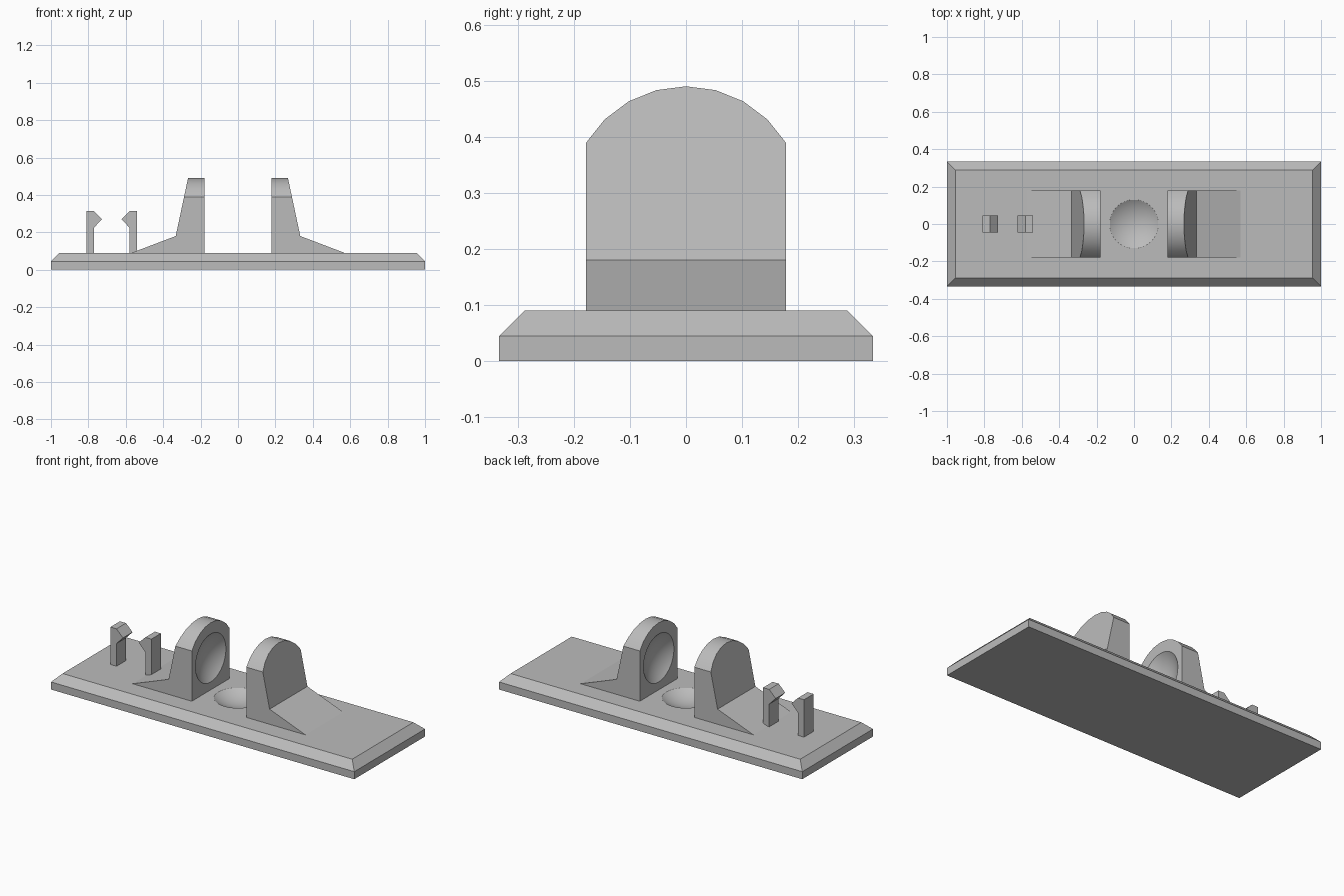
import bpy
import bmesh
import math

if "Cube" in bpy.data.objects:
    bpy.data.objects.remove(bpy.data.objects["Cube"], do_unlink=True)

grey = bpy.data.materials.new("plain grey")
grey.use_nodes = True
colour = (0.5, 0.5, 0.5, 1)
grey.diffuse_color = colour
grey.node_tree.nodes["Principled BSDF"].inputs["Base Color"].default_value = colour

BASE_TOP = 0.09
BALL_Z, BALL_R = 0.28, 0.23
HALF_DEPTH = 0.178


def new_object(name, bm):
    bmesh.ops.recalc_face_normals(bm, faces=bm.faces[:])
    mesh = bpy.data.meshes.new(name)
    bm.to_mesh(mesh)
    bm.free()
    mesh.materials.append(grey)
    obj = bpy.data.objects.new(name, mesh)
    bpy.context.collection.objects.link(obj)
    return obj


def prism(name, points, direction):
    """Close a 3D outline and extrude it along a direction."""
    bm = bmesh.new()
    face = bm.faces.new([bm.verts.new(p) for p in points])
    result = bmesh.ops.extrude_face_region(bm, geom=[face])
    verts = [v for v in result["geom"] if isinstance(v, bmesh.types.BMVert)]
    bmesh.ops.translate(bm, verts=verts, vec=direction)
    return new_object(name, bm)


def side_prism(name, profile, half):
    return prism(name, [(x, -half, z) for x, z in profile], (0, 2 * half, 0))


def boolean(obj, cutter, operation):
    mod = obj.modifiers.new(operation.lower(), "BOOLEAN")
    mod.operation, mod.solver, mod.object = operation, "EXACT", cutter
    bpy.context.view_layer.objects.active = obj
    bpy.ops.object.modifier_apply(modifier=mod.name)


def smooth(obj):
    bpy.ops.object.select_all(action="DESELECT")
    obj.select_set(True)
    bpy.context.view_layer.objects.active = obj
    bpy.ops.object.shade_smooth_by_angle(angle=math.radians(25))


# Ball-shaped cutter shared by the base and both brackets
bm = bmesh.new()
bmesh.ops.create_uvsphere(bm, u_segments=64, v_segments=48, radius=BALL_R)
bmesh.ops.translate(bm, verts=bm.verts[:], vec=(0, 0, BALL_Z))
ball = new_object("ball_cutter", bm)

# Base plate with bevelled upper rim
bm = bmesh.new()
rings = []
for hx, hy, z in ((1, 0.333, 0), (1, 0.333, 0.045), (0.955, 0.288, BASE_TOP)):
    rings.append([bm.verts.new((sx * hx, sy * hy, z))
                  for sx, sy in ((-1, -1), (1, -1), (1, 1), (-1, 1))])
for low, high in zip(rings, rings[1:]):
    for i in range(4):
        j = (i + 1) % 4
        bm.faces.new((low[i], low[j], high[j], high[i]))
bm.faces.new(rings[0])
bm.faces.new(rings[-1])
base = new_object("base_plate", bm)
boolean(base, ball, "DIFFERENCE")
smooth(base)

# Arch outline that rounds the bracket tops
ARCH_R = 0.208
ARCH_END = math.asin(HALF_DEPTH / ARCH_R)
arch_points = [(-1, -HALF_DEPTH, 0), (-1, HALF_DEPTH, 0)]
for i in range(9):
    a = ARCH_END * (1 - i / 4)
    arch_points.append((-1, ARCH_R * math.sin(a), 0.282 + ARCH_R * math.cos(a)))
arch = prism("arch_cutter", arch_points, (2, 0, 0))

# Mirrored brackets with sloping feet and a hollow on the inner face
bracket_profile = [(0.18, BASE_TOP), (0.57, BASE_TOP), (0.333, 0.18),
                   (0.267, 0.49), (0.18, 0.49)]
for side, sign in (("left", 1), ("right", -1)):
    bracket = side_prism(side + "_bracket",
                         [(sign * x, z) for x, z in bracket_profile], 0.2)
    boolean(bracket, arch, "INTERSECT")
    boolean(bracket, ball, "DIFFERENCE")
    smooth(bracket)

# Pair of facing hooked clips
clip_profile = [(0.135, BASE_TOP), (0.095, BASE_TOP), (0.095, 0.225),
                (0.052, 0.27), (0.095, 0.313), (0.135, 0.313)]
for side, sign in (("inner", 1), ("outer", -1)):
    side_prism(side + "_clip", [(-0.675 + sign * x, z) for x, z in clip_profile], 0.045)

for cutter in (ball, arch):
    bpy.data.objects.remove(cutter, do_unlink=True)
